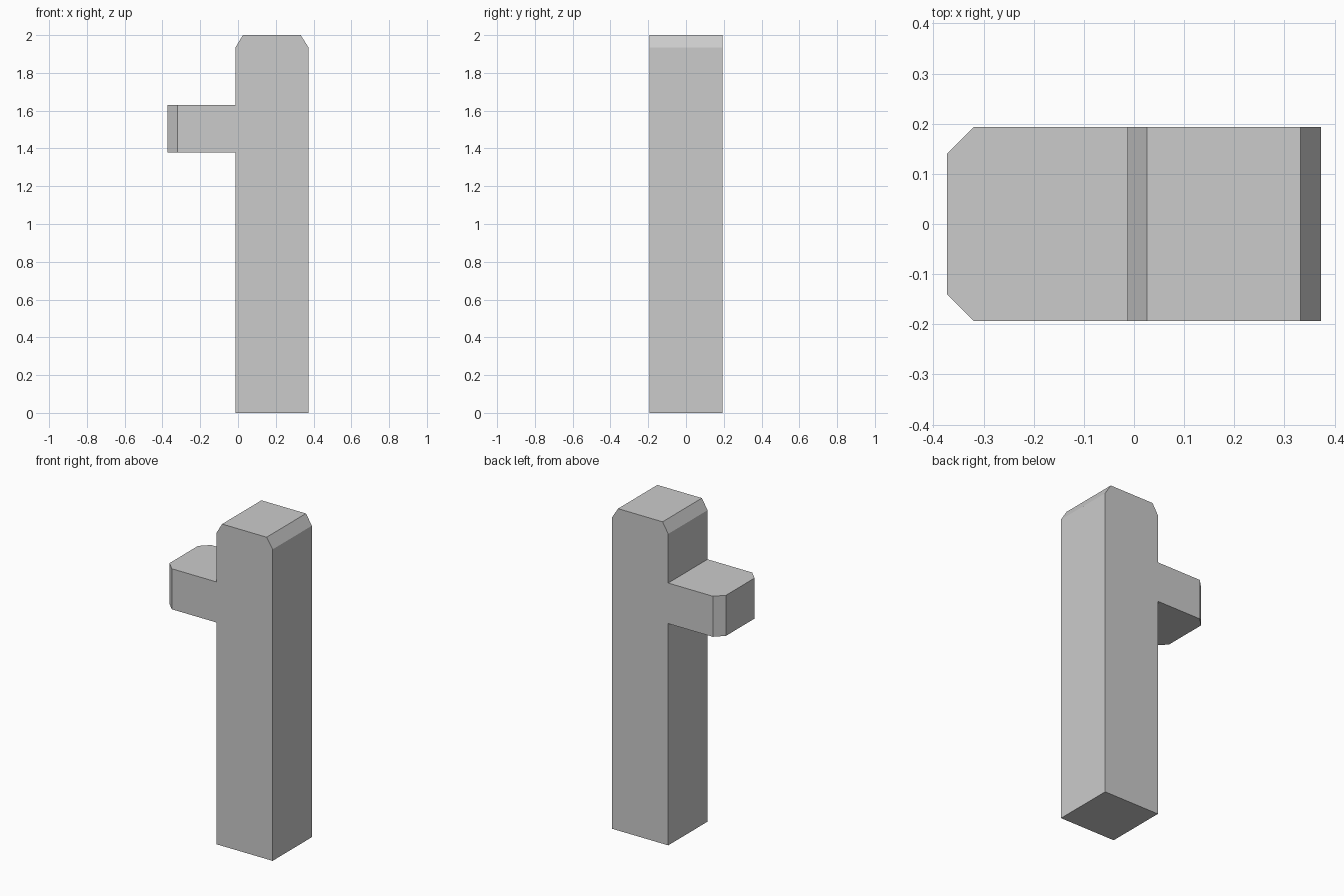
import bpy, bmesh

if "Cube" in bpy.data.objects:
    bpy.data.objects.remove(bpy.data.objects["Cube"])

HALF_DEPTH = 0.193
TIP_X = -0.373
TIP_BEVEL = 0.053

# Front outline of the post with its chamfered top and side arm (x, z)
outline = [
    (-0.013, 0), (0.373, 0), (0.373, 1.935), (0.332, 2.0),
    (0.026, 2.0), (-0.013, 1.935), (-0.013, 1.63), (TIP_X, 1.63),
    (TIP_X, 1.378), (-0.013, 1.378),
]

# Extrude the outline from front to back
bm = bmesh.new()
front = bm.faces.new([bm.verts.new((x, -HALF_DEPTH, z)) for x, z in outline])
extruded = bmesh.ops.extrude_face_region(bm, geom=[front], use_keep_orig=True)
back_verts = [g for g in extruded["geom"] if isinstance(g, bmesh.types.BMVert)]
bmesh.ops.translate(bm, verts=back_verts, vec=(0, 2 * HALF_DEPTH, 0))

# Chamfer the two upright edges at the arm tip
tip_edges = [
    e for e in bm.edges
    if all(abs(v.co.x - TIP_X) < 1e-4 for v in e.verts)
    and abs(e.verts[0].co.y - e.verts[1].co.y) < 1e-4
]
bmesh.ops.bevel(bm, geom=tip_edges, offset=TIP_BEVEL, offset_type='OFFSET',
                segments=1, profile=0.5, affect='EDGES')
bmesh.ops.recalc_face_normals(bm, faces=bm.faces)

mesh = bpy.data.meshes.new("post_with_arm")
bm.to_mesh(mesh)
bm.free()
bpy.context.collection.objects.link(bpy.data.objects.new("post_with_arm", mesh))
